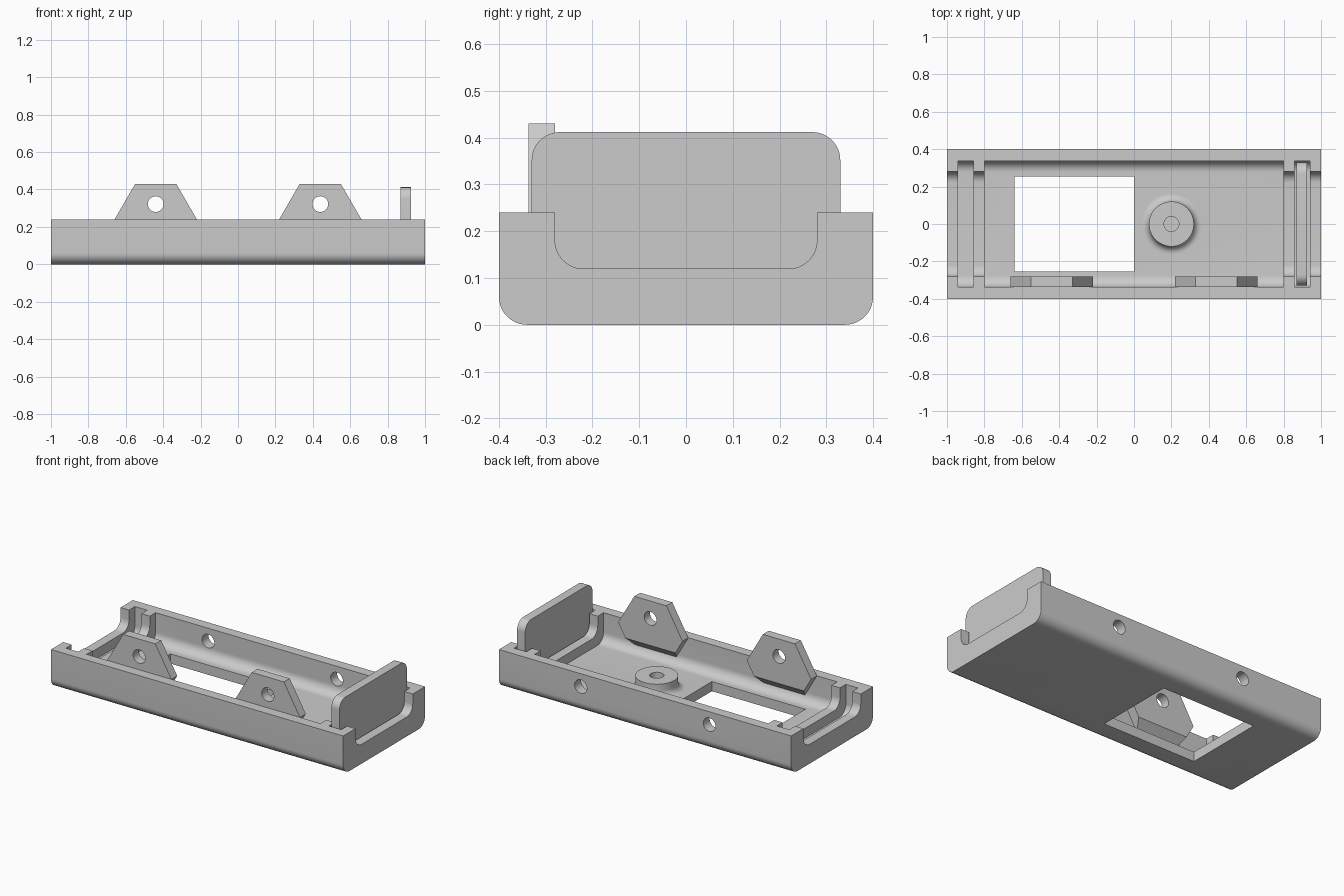
import bpy, bmesh, math
from mathutils import Vector, Matrix

cube = bpy.data.objects.get("Cube")
if cube:
    bpy.data.objects.remove(cube, do_unlink=True)

grey = bpy.data.materials.new("plain grey")
grey.use_nodes = True
grey.diffuse_color = (0.6, 0.6, 0.6, 1)
grey.node_tree.nodes["Principled BSDF"].inputs["Base Color"].default_value = (0.6, 0.6, 0.6, 1)


def make(name, bm):
    bmesh.ops.recalc_face_normals(bm, faces=bm.faces)
    mesh = bpy.data.meshes.new(name)
    bm.to_mesh(mesh)
    bm.free()
    mesh.materials.append(grey)
    obj = bpy.data.objects.new(name, mesh)
    bpy.context.collection.objects.link(obj)
    return obj


def extrude(name, points, offset):
    bm = bmesh.new()
    face = bm.faces.new([bm.verts.new(p) for p in points])
    moved = bmesh.ops.extrude_face_region(bm, geom=[face])["geom"]
    bmesh.ops.translate(bm, vec=offset, verts=[v for v in moved if isinstance(v, bmesh.types.BMVert)])
    if not face.is_valid or len(face.link_loops if hasattr(face, "link_loops") else face.loops) == 0:
        bm.faces.ensure_lookup_table()
    return make(name, bm)


def slab(name, x0, x1, half_y, z0, z1, r_low, r_high=0.0):
    """Rectangle in y and z with rounded corners, extruded along x."""
    corners = [(1, 1, r_high, 0), (-1, 1, r_high, 90), (-1, -1, r_low, 180), (1, -1, r_low, 270)]
    pts = []
    for sy, sz, r, start in corners:
        cy = sy * (half_y - r)
        cz = z1 - r if sz > 0 else z0 + r
        steps = 12 if r else 0
        for i in range(steps + 1):
            a = math.radians(start + 90 * i / max(steps, 1))
            pts.append((x0, cy + r * math.cos(a), cz + r * math.sin(a)))
    return extrude(name, pts, (x1 - x0, 0, 0))


def rod(x, y, z, radius, length):
    """Round cutter lying along y."""
    bm = bmesh.new()
    bmesh.ops.create_cone(bm, cap_ends=True, segments=32, radius1=radius, radius2=radius, depth=length,
                          matrix=Matrix.Translation((x, y, z)) @ Matrix.Rotation(math.pi / 2, 4, 'X'))
    return make("hole_cutter", bm)


def cut(obj, cutter):
    mod = obj.modifiers.new("cut", 'BOOLEAN')
    mod.operation, mod.solver, mod.object = 'DIFFERENCE', 'EXACT', cutter
    bpy.context.view_layer.objects.active = obj
    bpy.ops.object.modifier_apply(modifier=mod.name)
    bpy.data.objects.remove(cutter, do_unlink=True)


INNER, FLOOR, RIM, FILLET = 0.337, 0.06, 0.24, 0.06
TAB_X, HOLE_R = 0.44, 0.042

# Tray with main cavity, end slots and U-shaped end openings
tray = slab("tray", -1, 1, 0.4, 0, RIM, FILLET)
cut(tray, slab("cavity_cutter", -0.8, 0.8, INNER, FLOOR, 0.5, FILLET))
for x in (-0.9, 0.9):
    cut(tray, slab("slot_cutter", x - 0.042, x + 0.042, INNER, FLOOR, 0.55, FILLET))
cut(tray, slab("opening_cutter", -1.2, 1.2, 0.28, 0.12, 0.6, FILLET))

# Floor window and rear wall holes
cut(tray, slab("window_cutter", -0.64, 0, 0.253, -0.1, 0.1, 0))
for x in (-TAB_X, TAB_X):
    cut(tray, rod(x, 0.38, 0.16, HOLE_R, 0.2))

# End panel standing in one slot
panel = slab("end_panel", 0.87, 0.925, 0.33, FLOOR + 0.005, 0.412, FILLET, FILLET)

# Round boss with filleted foot and blind hole
profile = [(0, FLOOR), (0.04, FLOOR), (0.04, 0.14), (0.12, 0.14)]
for i in range(9):
    a = math.radians(90 * i / 8)
    profile.append((0.16 - 0.04 * math.cos(a), 0.10 - 0.04 * math.sin(a)))
bm = bmesh.new()
verts = [bm.verts.new((r, 0, z)) for r, z in profile]
edges = [bm.edges.new(pair) for pair in zip(verts, verts[1:])]
bmesh.ops.spin(bm, geom=verts + edges, cent=(0, 0, 0), axis=(0, 0, 1), angle=math.tau, steps=48)
bmesh.ops.remove_doubles(bm, verts=bm.verts, dist=0.0001)
bmesh.ops.translate(bm, vec=(0.2, 0, 0.002), verts=bm.verts)
boss = make("boss", bm)

# Hinge tabs, tapered above and below the rim, with sloped underside
tabs = []
for side, cx in (("right", -TAB_X), ("left", TAB_X)):
    bm = bmesh.new()
    rings = []
    for y, low_half, low_z in ((-0.28, 0.171, 0.155), (-INNER, 0.138, 0.098)):
        half = [(0.11, 0.43), (0.22, RIM), (low_half, low_z)]
        ring = half + [(-x, z) for x, z in reversed(half)]
        rings.append([bm.verts.new((cx + x, y, z)) for x, z in ring])
    front, back = rings
    bm.faces.new(front)
    bm.faces.new(back[::-1])
    for i in range(len(front)):
        j = (i + 1) % len(front)
        bm.faces.new((front[i], back[i], back[j], front[j]))
    tab = make(side + "_hinge_tab", bm)
    cut(tab, rod(cx, -0.31, 0.322, HOLE_R, 0.3))
    tabs.append(tab)

# Smooth rounded surfaces, keep edges sharp
bpy.ops.object.select_all(action='DESELECT')
for obj in [tray, panel, boss] + tabs:
    obj.select_set(True)
bpy.context.view_layer.objects.active = tray
bpy.ops.object.shade_smooth_by_angle(angle=math.radians(30))
